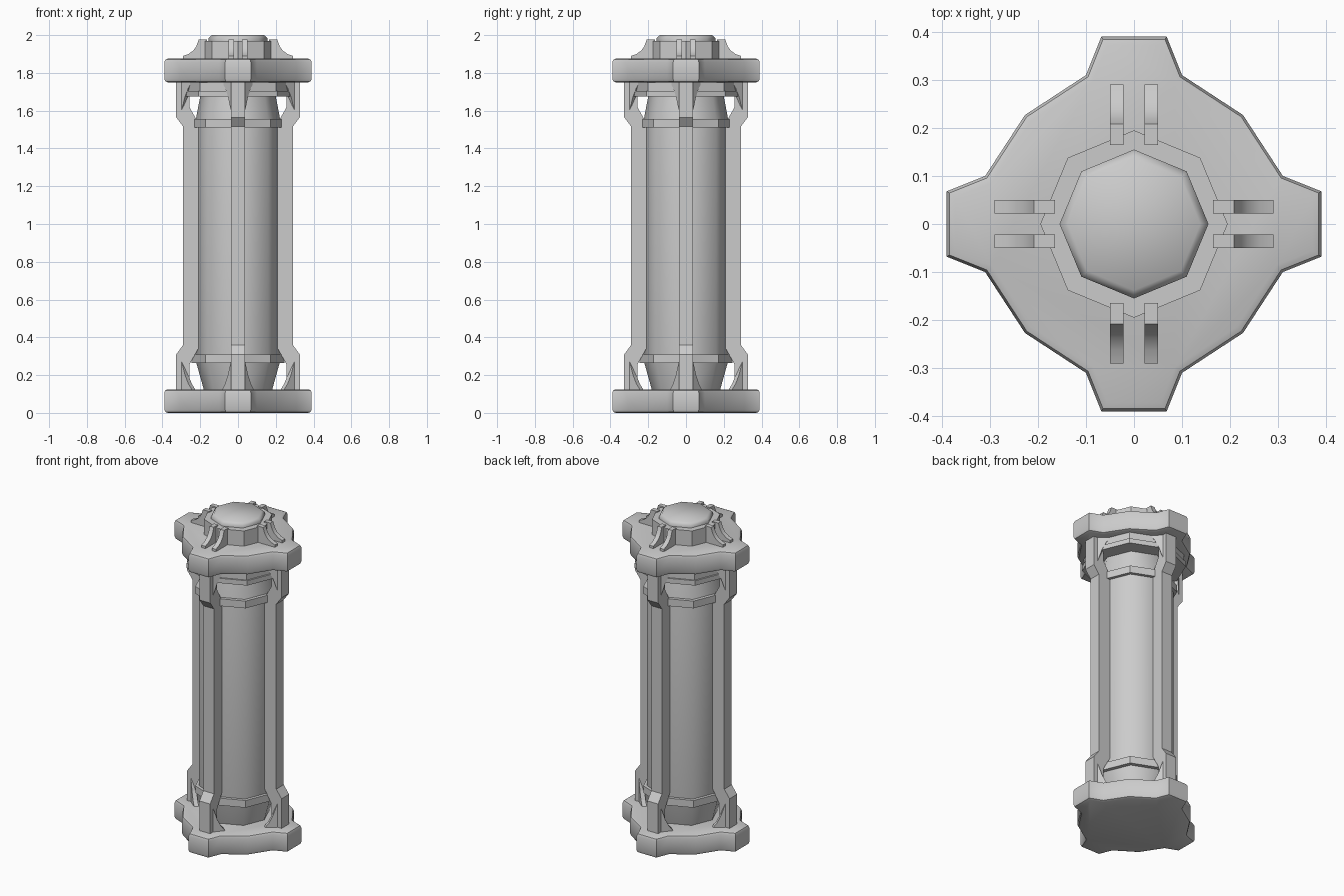
import bpy, bmesh
from math import pi
from mathutils import Matrix, Vector

if "Cube" in bpy.data.objects:
    bpy.data.objects.remove(bpy.data.objects["Cube"])

MID = 1.875 / 2  # mirror height between the two end plates


def finish(bm, name, smooth=None):
    bmesh.ops.recalc_face_normals(bm, faces=bm.faces)
    me = bpy.data.meshes.new(name)
    bm.to_mesh(me)
    bm.free()
    ob = bpy.data.objects.new(name, me)
    bpy.context.collection.objects.link(ob)
    if smooth:
        bpy.ops.object.select_all(action='DESELECT')
        ob.select_set(True)
        bpy.context.view_layer.objects.active = ob
        bpy.ops.object.shade_smooth_by_angle(angle=smooth)
    return ob


def prism(bm, pts, vec):
    """Extrude a polygon of 3D points along vec."""
    f = bm.faces.new([bm.verts.new(p) for p in pts])
    r = bmesh.ops.extrude_face_region(bm, geom=[f])
    vs = [g for g in r['geom'] if isinstance(g, bmesh.types.BMVert)]
    bmesh.ops.translate(bm, verts=vs, vec=vec)


def copies(bm, matrix):
    r = bmesh.ops.duplicate(bm, geom=bm.verts[:] + bm.edges[:] + bm.faces[:])
    vs = [g for g in r['geom'] if isinstance(g, bmesh.types.BMVert)]
    bmesh.ops.transform(bm, matrix=matrix, verts=vs)


def four_way(bm):
    copies(bm, Matrix.Rotation(pi / 2, 4, 'Z'))
    copies(bm, Matrix.Rotation(pi, 4, 'Z'))


def octagon_lathe(name, profile, smooth=0.9):
    """Closed eight-sided body from (radius, z) pairs, corners on the axes."""
    bm = bmesh.new()
    rings = [[bm.verts.new(Matrix.Rotation(i * pi / 4, 3, 'Z') @ Vector((r, 0, z)))
              for i in range(8)] for r, z in profile]
    for a, b in zip(rings, rings[1:]):
        for i in range(8):
            j = (i + 1) % 8
            bm.faces.new((a[i], a[j], b[j], b[i]))
    bm.faces.new(rings[0])
    bm.faces.new(rings[-1])
    return finish(bm, name, smooth)


# End plates: notched outline with bevelled rims
quarter = [(0.39, -0.068), (0.39, 0.068), (0.31, 0.1), (0.227, 0.227), (0.1, 0.31)]
for name, z in (("bottom_plate", 0), ("top_plate", 1.75)):
    bm = bmesh.new()
    outline = [Matrix.Rotation(k * pi / 2, 3, 'Z') @ Vector((x, y, z))
               for k in range(4) for x, y in quarter]
    prism(bm, outline, (0, 0, 0.125))
    rim = [e for e in bm.edges if abs(e.verts[0].co.z - e.verts[1].co.z) < 1e-4]
    bmesh.ops.bevel(bm, geom=rim, offset=0.018, segments=2, profile=0.5, affect='EDGES')
    finish(bm, name, 0.7)

# Central cylinder with tapered necks
octagon_lathe("core", [(0.18, 0.12), (0.222, 0.27), (0.225, 0.29),
                       (0.225, 1.535), (0.222, 1.56), (0.185, 1.755)])

# Bands and upper collar
octagon_lathe("lower_band", [(0.245, 0.265), (0.245, 0.31)], 0.5)
octagon_lathe("upper_band", [(0.245, 1.51), (0.245, 1.555)], 0.5)
octagon_lathe("collar_rim", [(0.295, 1.675), (0.295, 1.705)], 0.5)
octagon_lathe("collar", [(0.285, 1.705), (0.285, 1.752)], 0.5)

# Top hub and cap
octagon_lathe("hub", [(0.195, 1.87), (0.195, 1.97)], 0.5)
octagon_lathe("cap", [(0.155, 1.965), (0.155, 1.985), (0.138, 2.0)])

# Four vertical struts that step outward at both ends
half = [(0.258, 0.12), (0.327, 0.12), (0.327, 0.31), (0.29, 0.36)]
inner = [(0.21, 0.34), (0.258, 0.255)]
up = lambda pts: [(r, 2 * MID - z) for r, z in reversed(pts)]
side = half + up(half)[:-1] + up(half)[-1:] + up(inner) + inner
bm = bmesh.new()
prism(bm, [(r, -0.037, z) for r, z in side], (0, 0.074, 0))
four_way(bm)
finish(bm, "struts")

# Curved gussets at both sides of each strut, top and bottom
bm = bmesh.new()
curve = [(0, 0.12), (1, 0.12), (0.68, 0.155), (0.42, 0.2), (0.25, 0.245), (0.12, 0.275), (0, 0.28)]
prism(bm, [(0.308 - 0.066 * u, 0.03 + 0.056 * u, z) for u, z in curve], (-0.018, -0.02, 0))
copies(bm, Matrix.Scale(-1, 4, (0, 1, 0)))
copies(bm, Matrix.Translation((0, 0, 2 * MID)) @ Matrix.Scale(-1, 4, (0, 0, 1)))
four_way(bm)
finish(bm, "gussets")

# Paired curved fins around the hub
bm = bmesh.new()
fin = [(0.165, 1.87), (0.29, 1.87), (0.29, 1.89), (0.262, 1.9), (0.237, 1.918),
       (0.22, 1.942), (0.208, 1.977), (0.165, 1.977)]
prism(bm, [(r, 0.022, z) for r, z in fin], (0, 0.028, 0))
copies(bm, Matrix.Scale(-1, 4, (0, 1, 0)))
four_way(bm)
finish(bm, "hub_fins", 0.5)
